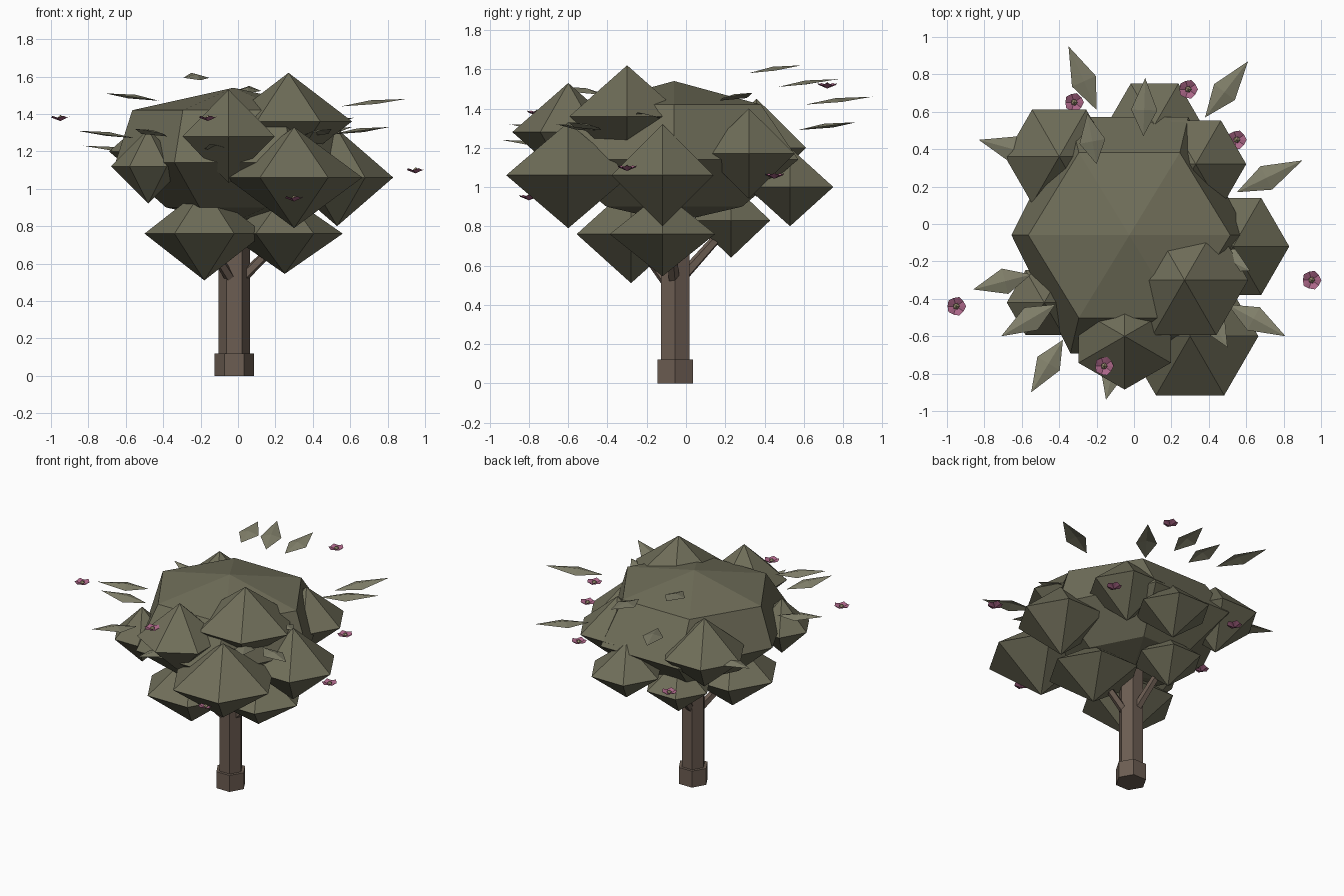
import bpy, math
from mathutils import Vector

if "Cube" in bpy.data.objects:
    bpy.data.objects.remove(bpy.data.objects["Cube"])

def material(name, rgb):
    m = bpy.data.materials.new(name)
    m.diffuse_color = (*rgb, 1)
    m.use_nodes = True
    m.node_tree.nodes["Principled BSDF"].inputs["Base Color"].default_value = m.diffuse_color
    return m

GREEN = material("foliage_green", (0.16, 0.155, 0.10))
LEAF = material("leaf_green", (0.22, 0.215, 0.145))
BARK = material("bark_brown", (0.15, 0.11, 0.085))
PINK = material("petal_pink", (0.40, 0.13, 0.24))
CORE = material("flower_centre", (0.35, 0.30, 0.18))

def make(name, verts, faces, mat):
    me = bpy.data.meshes.new(name)
    me.from_pydata([tuple(v) for v in verts], [], faces)
    me.materials.append(mat)
    ob = bpy.data.objects.new(name, me)
    bpy.context.collection.objects.link(ob)
    return ob

def lathe(name, centre, profile, mat, n=6, turn=0):
    """Stack n-sided rings (radius, z, optional y radius) upwards; radius 0 makes a point."""
    verts, rings, faces = [], [], []
    for r, z, *ry in profile:
        count = n if r > 0 else 1
        ry = ry[0] if ry else r
        rings.append(range(len(verts), len(verts) + count))
        for i in range(count):
            a = math.tau * i / n + math.radians(turn)
            verts.append((centre[0] + r * math.cos(a), centre[1] + ry * math.sin(a), z))
    for lo, hi in zip(rings, rings[1:]):
        for i in range(n):
            j = (i + 1) % n
            if len(lo) == 1:
                faces.append((lo[0], hi[j], hi[i]))
            elif len(hi) == 1:
                faces.append((lo[i], lo[j], hi[0]))
            else:
                faces.append((lo[i], lo[j], hi[j], hi[i]))
    if len(rings[0]) > 1:
        faces.append(tuple(reversed(rings[0])))
    if len(rings[-1]) > 1:
        faces.append(tuple(rings[-1]))
    return make(name, verts, faces, mat)

# Trunk with a wider foot
AX = (-0.02, -0.055)
lathe("trunk_foot", AX, [(0.105, 0), (0.105, 0.12)], BARK)
lathe("trunk", AX, [(0.083, 0.1), (0.083, 0.95)], BARK)

# Branches
def branch(name, a, b, r=0.03):
    a, b = Vector(a), Vector(b)
    ob = lathe(name, (0, 0), [(r, 0), (r * 0.8, (b - a).length)], BARK, 5)
    ob.location = a
    ob.rotation_euler = (b - a).to_track_quat('Z', 'Y').to_euler()

branch("branch_right", (0.0, -0.06, 0.50), (0.25, -0.08, 0.75))
branch("branch_back", (-0.03, -0.02, 0.54), (-0.08, 0.23, 0.82))
branch("branch_front_left", (-0.04, -0.1, 0.52), (-0.18, -0.26, 0.74))

# Main crown
lathe("crown", (-0.025, -0.06),
      [(0, 0.82), (0.36, 0.90, 0.40), (0.63, 1.14, 0.73), (0.54, 1.42, 0.51), (0, 1.54)],
      GREEN)

# Foliage clumps as six-sided double pyramids: x, y, z, radius, half height, turn
clumps = [
    (0.30, -0.60, 1.06, 0.365, 0.27, 0),
    (0.27, -0.30, 1.36, 0.34, 0.26, 0),
    (-0.05, -0.60, 1.28, 0.285, 0.25, 30),
    (0.53, -0.12, 1.06, 0.30, 0.26, 0),
    (-0.18, -0.28, 0.76, 0.32, 0.25, 0),
    (0.25, -0.12, 0.76, 0.31, 0.215, 0),
    (0.11, 0.53, 1.00, 0.255, 0.20, 0),
    (-0.10, 0.23, 0.83, 0.23, 0.19, 0),
    (-0.40, 0.36, 1.20, 0.29, 0.25, 0),
    (0.33, 0.32, 1.17, 0.27, 0.23, 0),
    (-0.48, -0.42, 1.12, 0.20, 0.20, 0),
]
for i, (x, y, z, r, h, turn) in enumerate(clumps):
    lathe(f"foliage_clump_{i + 1}", (x, y), [(0, z - h), (r, z), (0, z + h)],
          GREEN, turn=turn)

# Single leaves, diamonds folded along the midrib: base x, y, tip x, y, height
leaves = [
    (-0.20, 0.61, -0.35, 0.95, 1.44), (0.38, 0.57, 0.61, 0.87, 1.31),
    (0.55, 0.17, 0.90, 0.34, 1.46), (0.50, -0.43, 0.81, -0.60, 1.31),
    (0.05, 0.47, 0.06, 0.78, 1.53), (-0.20, 0.32, -0.25, 0.59, 1.60),
    (-0.42, -0.43, -0.71, -0.60, 1.49), (-0.55, -0.27, -0.86, -0.35, 1.29),
    (-0.50, 0.36, -0.83, 0.45, 1.21), (-0.38, -0.62, -0.55, -0.90, 1.30),
    (-0.08, -0.65, -0.15, -0.94, 1.22), (0.36, -0.42, 0.50, -0.66, 1.30),
    (0.42, -0.15, 0.62, -0.25, 1.36),
]
for i, (bx, by, tx, ty, z) in enumerate(leaves):
    base, tip = Vector((bx, by, z - 0.02)), Vector((tx, ty, z + 0.02))
    rib = base.lerp(tip, 0.45) + Vector((0, 0, 0.015))
    side = (tip - base).cross(Vector((0, 0, 1))).normalized() * 0.07
    drop = Vector((0, 0, 0.02))
    make(f"leaf_{i + 1}", [base, rib + side - drop, tip, rib - side - drop, rib],
         [(0, 1, 4), (1, 2, 4), (2, 3, 4), (3, 0, 4)], LEAF)

# Blossoms: cupped five-petal star with a small centre
blossoms = [
    (-0.32, 0.65, 1.00), (0.29, 0.72, 1.52), (0.55, 0.45, 1.06), (0.95, -0.30, 1.10),
    (-0.16, -0.76, 1.38), (-0.95, -0.44, 1.38), (0.30, -0.80, 0.95),
]
for i, (x, y, z) in enumerate(blossoms):
    verts = [(x, y, z - 0.018)]
    for k in range(10):
        r, a = (0.052, 0.047)[k % 2], math.tau * k / 10
        verts.append((x + r * math.cos(a), y + r * math.sin(a), z + (0.01, 0)[k % 2]))
    make(f"blossom_{i + 1}", verts, [(0, k + 1, (k + 1) % 10 + 1) for k in range(10)], PINK)
    lathe(f"blossom_centre_{i + 1}", (x, y),
          [(0, z - 0.015), (0.018, z), (0, z + 0.015)], CORE, 5)
